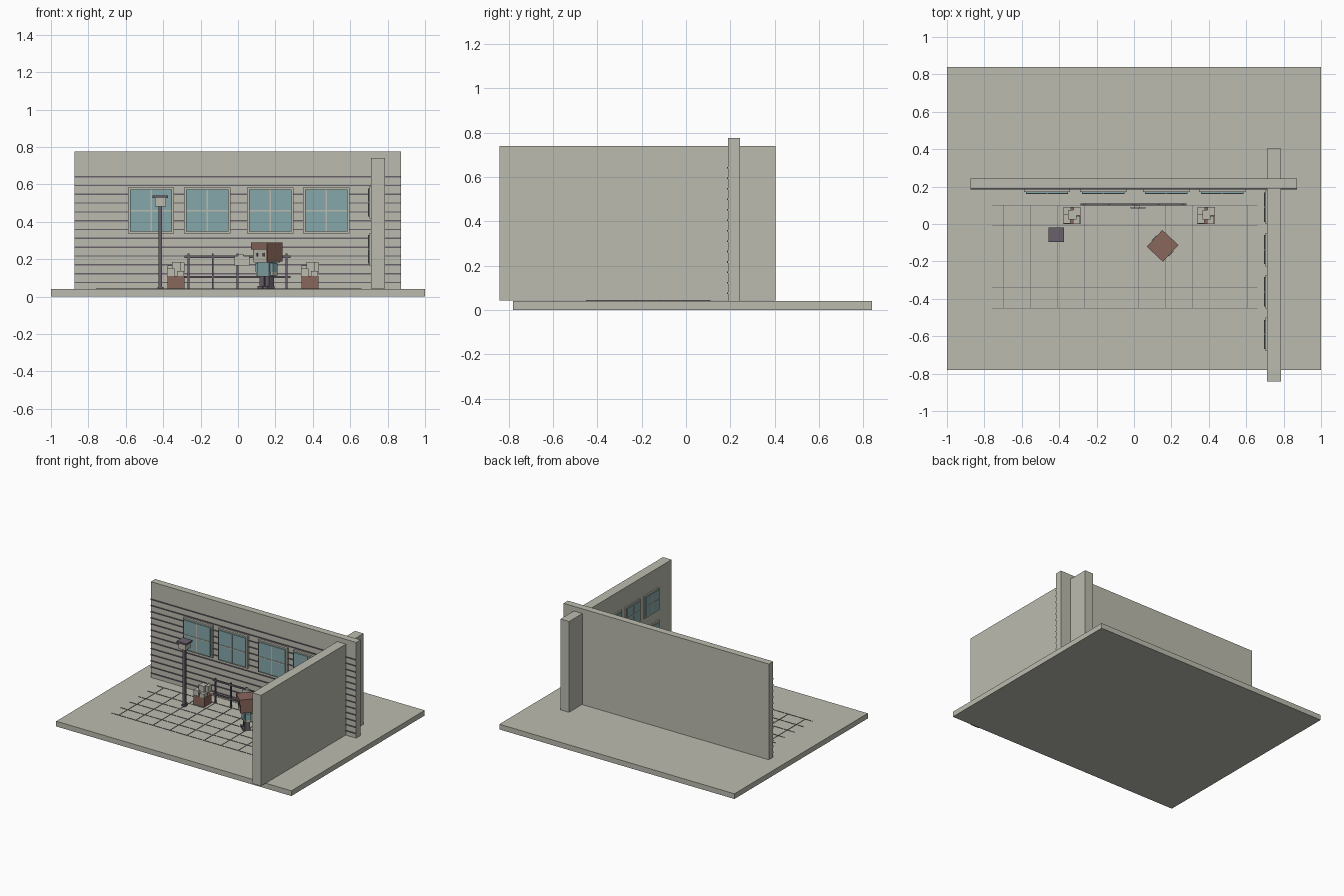
import bpy, bmesh, math
from mathutils import Matrix


def colour(name, r, g, b):
    m = bpy.data.materials.new(name)
    m.diffuse_color = (r, g, b, 1)
    return m


STONE = colour("pale stone", 0.50, 0.50, 0.43)
GLASS = colour("dusty teal", 0.235, 0.39, 0.40)
BROWN = colour("clay brown", 0.25, 0.135, 0.107)
PURPLE = colour("dark mauve", 0.145, 0.12, 0.15)


def part(name, mat, boxes, place=None):
    """One object from boxes given as (x0, x1, y0, y1, z0, z1)."""
    bm = bmesh.new()
    for x0, x1, y0, y1, z0, z1 in boxes:
        mtx = Matrix.Translation(((x0 + x1) / 2, (y0 + y1) / 2, (z0 + z1) / 2))
        bmesh.ops.create_cube(bm, size=1, matrix=mtx @ Matrix.Diagonal((x1 - x0, y1 - y0, z1 - z0, 1)))
    me = bpy.data.meshes.new(name)
    bm.to_mesh(me)
    bm.free()
    me.materials.append(mat)
    ob = bpy.data.objects.new(name, me)
    if place:
        ob.matrix_world = place
    bpy.context.collection.objects.link(ob)
    return ob


def window(name, w, h, depth, place):
    """Window facing -y, its back on y = 0, centred on the origin."""
    a, b, f = w / 2, h / 2, 0.011
    d = depth
    part(name + "_frame", STONE, [
        (-a, -a + f, -d, 0, -b, b), (a - f, a, -d, 0, -b, b),
        (-a, a, -d, 0, b - f, b), (-a, a, -d, 0, -b, -b + f)], place)
    part(name + "_glass", GLASS, [(-a + f, a - f, -d * 1.5, 0, -b + f, b - f)], place)
    part(name + "_mullions", STONE, [
        (-0.004, 0.004, -d * 1.7, 0, -b + f, b - f),
        (-a + f, a - f, -d * 1.7, 0, -0.004, 0.004)], place)


# Ground slab and the two walls
part("ground_slab", STONE, [(-1, 1, -0.78, 0.84, 0, 0.04)])
part("back_wall", STONE, [(-0.875, 0.872, 0.19, 0.243, 0.04, 0.776)])
part("side_wall", STONE, [(0.712, 0.785, -0.842, 0.404, 0.042, 0.74)])

# Siding grooves as dark strips across the back wall
part("siding_strips", PURPLE,
     [(-0.875, 0.872, 0.184, 0.191, z - 0.0035, z + 0.0035)
      for z in (0.075 + 0.0472 * i for i in range(13))])

# Fine paving joints
part("paving_joints", PURPLE,
     [(-0.76, 0.66, y - 0.001, y + 0.001, 0.039, 0.0425) for y in (-0.45 + 0.11 * i for i in range(6))] +
     [(x - 0.001, x + 0.001, -0.45, 0.10, 0.039, 0.0425) for x in (-0.70 + 0.145 * i for i in range(10))])

# Windows on the back wall
for i, x in enumerate((-0.465, -0.165, 0.172, 0.472)):
    window(f"back_window_{i}", 0.248, 0.246, 0.018, Matrix.Translation((x, 0.19, 0.46)))

# Two rows of windows on the inner face of the side wall
turn = Matrix.Rotation(-math.pi / 2, 4, 'Z')
for i, y in enumerate((-0.59, -0.362, -0.137, 0.09)):
    for j, z in enumerate((0.253, 0.504)):
        window(f"side_window_{i}_{j}", 0.178, 0.172, 0.010, Matrix.Translation((0.712, y, z)) @ turn)

# Street lamp
lamp = Matrix.Translation((-0.415, -0.057, 0))
part("lamp_post", PURPLE, [(-0.009, 0.009, -0.009, 0.009, 0.04, 0.485),
                           (-0.016, 0.016, -0.016, 0.016, 0.04, 0.052)], lamp)
part("lamp_light", STONE, [(-0.03, 0.03, -0.03, 0.03, 0.482, 0.527)], lamp)
part("lamp_cap", PURPLE, [(-0.041, 0.041, -0.038, 0.038, 0.527, 0.54)], lamp)

# Railing with a small sign
part("railing", PURPLE,
     [(x - 0.005, x + 0.005, 0.10, 0.11, 0.04, 0.23) for x in (-0.265, -0.135, -0.003, 0.13, 0.26)] +
     [(-0.285, 0.28, 0.1, 0.11, z - 0.006, z + 0.006) for z in (0.105, 0.213)])
part("railing_sign", STONE, [(-0.018, 0.062, 0.083, 0.09, 0.167, 0.218),
                             (0.0, 0.03, 0.085, 0.1, 0.21, 0.228)])

# Planters with blocky foliage
for name, x in (("left", -0.332), ("right", 0.385)):
    p = Matrix.Translation((x, 0.045, 0))
    part(name + "_planter", BROWN, [(-0.045, 0.045, -0.045, 0.045, 0.04, 0.11)], p)
    part(name + "_foliage", STONE, [
        (-0.048, -0.008, -0.042, 0.005, 0.105, 0.15),
        (-0.02, 0.025, -0.02, 0.03, 0.105, 0.185),
        (0.008, 0.047, 0.0, 0.045, 0.13, 0.182),
        (-0.045, -0.005, 0.005, 0.045, 0.12, 0.165),
        (0.005, 0.042, -0.045, -0.003, 0.107, 0.138)], p)

# Blocky figure turned towards the front left
fig = Matrix.Translation((0.153, -0.117, 0)) @ Matrix.Rotation(math.radians(-43), 4, 'Z')
part("figure_legs", PURPLE, [
    b for s in (-0.02, 0.02) for b in (
        (s - 0.016, s + 0.016, -0.018, 0.018, 0.05, 0.112),
        (s - 0.018, s + 0.018, -0.032, 0.02, 0.04, 0.056))], fig)
part("figure_shirt", GLASS, [(-0.042, 0.042, -0.026, 0.026, 0.108, 0.185)] +
     [(s - 0.011, s + 0.011, -0.018, 0.018, 0.132, 0.18) for s in (-0.053, 0.053)], fig)
part("figure_hands", STONE,
     [(s - 0.010, s + 0.010, -0.016, 0.016, 0.112, 0.132) for s in (-0.053, 0.053)], fig)
part("figure_head", STONE, [(-0.05, 0.05, -0.05, 0.05, 0.183, 0.27)], fig)
part("figure_hair", BROWN, [
    (-0.059, 0.059, -0.061, 0.061, 0.253, 0.29),
    (-0.059, 0.059, 0.03, 0.061, 0.187, 0.256),
    (-0.059, -0.048, -0.045, 0.04, 0.195, 0.256),
    (0.048, 0.059, -0.055, 0.04, 0.187, 0.256)], fig)
part("figure_eyes", PURPLE,
     [(s - 0.007, s + 0.007, -0.053, -0.049, 0.215, 0.232) for s in (-0.023, 0.023)], fig)
